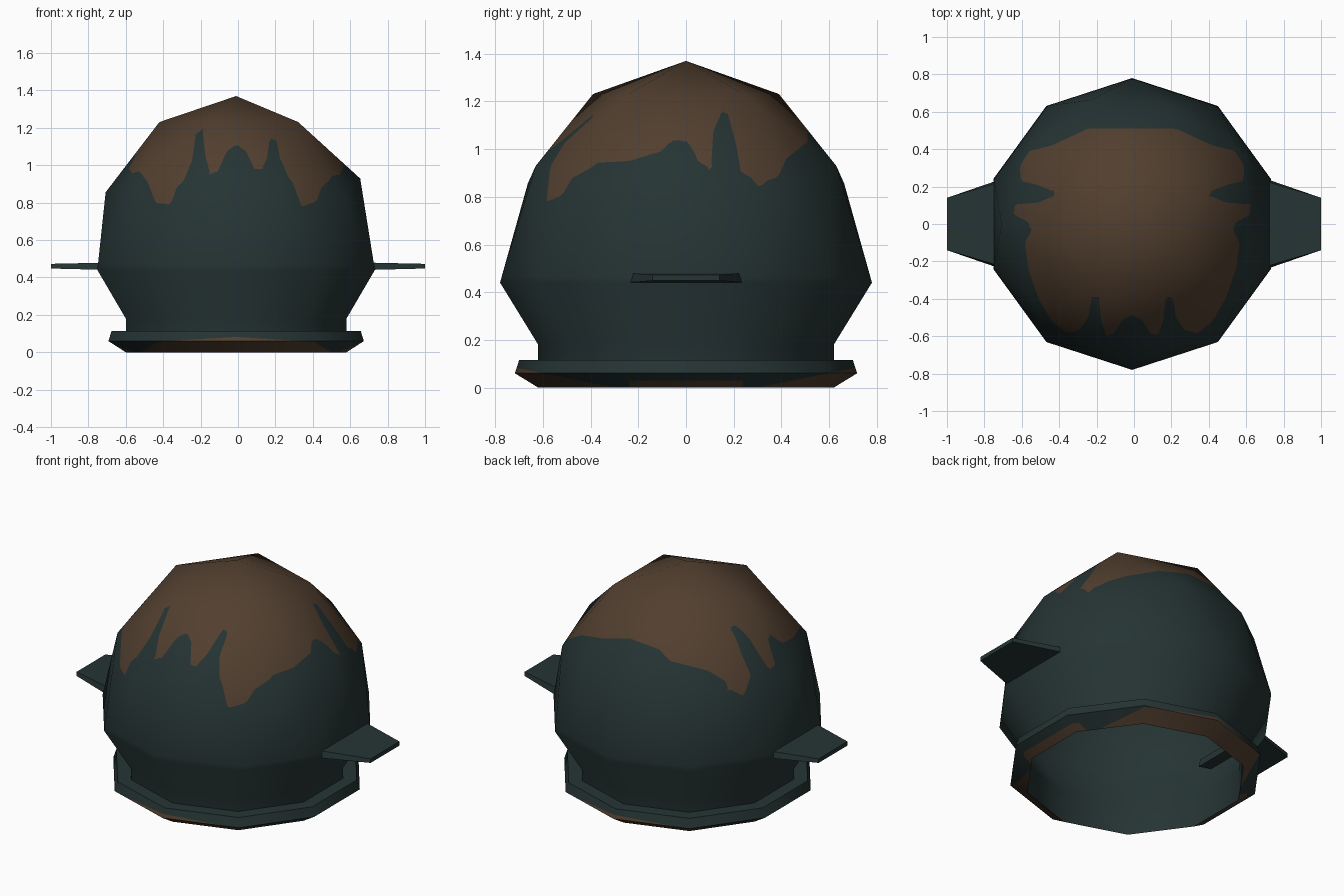
import bpy, bmesh, math
from mathutils import Vector, Matrix
from mathutils.geometry import intersect_point_line

old = bpy.data.objects.get("Cube")
if old:
    bpy.data.objects.remove(old, do_unlink=True)

CENTRE_X = -0.01
EQUATOR, RADIUS, HEIGHT, NECK = 0.44, 0.78, 0.93, 0.62


def make_material(name, rgb):
    mat = bpy.data.materials.new(name)
    mat.use_nodes = True
    color = (*rgb, 1)
    mat.diffuse_color = color
    bsdf = next(n for n in mat.node_tree.nodes if n.type == 'BSDF_PRINCIPLED')
    bsdf.inputs["Base Color"].default_value = color
    return mat


metal = make_material("dark_teal_metal", (0.019, 0.034, 0.034))
rust = make_material("brown_rust", (0.084, 0.05, 0.029))


def cut_colour(bm, field):
    """Cut the mesh along field = 0 and colour the positive side as rust."""
    value = {v: field(v.co) for v in bm.verts}
    cuts = []
    for e in list(bm.edges):
        a, b = e.verts
        if (value[a] > 0) != (value[b] > 0):
            t = value[a] / (value[a] - value[b])
            cuts.append(bmesh.utils.edge_split(e, a, min(max(t, 0.02), 0.98))[1])
    bmesh.ops.connect_verts(bm, verts=cuts)
    for f in bm.faces:
        f.material_index = int(field(f.calc_center_median()) > 0)


def finish(bm, name, normal_rule=None):
    mesh = bpy.data.meshes.new(name)
    bm.to_mesh(mesh)
    bm.free()
    obj = bpy.data.objects.new(name, mesh)
    bpy.context.collection.objects.link(obj)
    mesh.materials.append(metal)
    mesh.materials.append(rust)
    if normal_rule:
        mesh.shade_smooth()
        mesh.normals_split_custom_set([
            normal_rule(p.normal, mesh.vertices[i].co).normalized()
            for p in mesh.polygons for i in p.vertices])
    return obj


def subdivide(bm, cuts):
    bmesh.ops.subdivide_edges(bm, edges=bm.edges[:], cuts=cuts, use_grid_fill=True)


# Outline of the rust cap seen from above, one half, mirrored in x
half = [(0, .51), (.235, .51), (.43, .42), (.55, .39), (.6, .31), (.595, .23),
        (.51, .21), (.42, .175), (.42, .15), (.5, .115), (.63, .105), (.63, .05),
        (.555, .01), (.54, -.04), (.575, -.1), (.555, -.24), (.5, -.4),
        (.43, -.52), (.35, -.585), (.28, -.565), (.235, -.5), (.215, -.39),
        (.18, -.39), (.165, -.52), (.14, -.59), (.1, -.59), (.05, -.51), (0, -.485)]
outline = [Vector(p) for p in half] + [Vector((-x, y)) for x, y in half[-2:0:-1]]
segments = list(zip(outline, outline[1:] + outline[:1]))


def cap_field(co):
    """Signed distance to the cap outline, positive inside."""
    if co.z < 0.6:
        return -1
    p, inside, nearest = Vector((co.x - CENTRE_X, co.y)), False, 9
    for a, b in segments:
        q, t = intersect_point_line(p, a, b)
        q = a.lerp(b, min(max(t, 0), 1))
        nearest = min(nearest, (p - Vector((q.x, q.y))).length)
        if (a.y > p.y) != (b.y > p.y):
            if p.x < a.x + (b.x - a.x) * (p.y - a.y) / (b.y - a.y):
                inside = not inside
    return nearest if inside else -nearest


def body_normal(face_normal, co):
    x, y = co.x - CENTRE_X, co.y
    if co.z >= EQUATOR:
        return Vector((x, y, (co.z - EQUATOR) * (RADIUS / HEIGHT) ** 2))
    r = math.hypot(x, y)
    slope = -0.2 * min(co.z / 0.18, 1)
    return Vector((x / r, y / r, slope))


# Domed shell: upper half of an icosphere with an open tapering neck
bm = bmesh.new()
bmesh.ops.create_icosphere(bm, subdivisions=2, radius=1)
bmesh.ops.delete(bm, geom=[v for v in bm.verts if v.co.z < -0.05], context='VERTS')
turn = Matrix.Rotation(math.pi, 4, 'Z')
place = Matrix.Translation((CENTRE_X, 0, EQUATOR))
bm.transform(place @ Matrix.Diagonal((RADIUS, RADIUS, HEIGHT, 1)) @ turn)
for z, scale in ((0.18, NECK / RADIUS), (0, 1)):
    edges = [e for e in bm.edges if e.is_boundary]
    new = bmesh.ops.extrude_edge_only(bm, edges=edges)["geom"]
    for v in (g for g in new if isinstance(g, bmesh.types.BMVert)):
        v.co = ((v.co.x - CENTRE_X) * scale + CENTRE_X, v.co.y * scale, z)
bmesh.ops.recalc_face_normals(bm, faces=bm.faces[:])
subdivide(bm, 16)
cut_colour(bm, cap_field)
finish(bm, "domed_shell", body_normal)


# Rim: ten-sided band around the mouth, rusted along the underside
def rim_field(co):
    x, y = abs(co.x), abs(co.y)
    bump = 0.035 * max(0, 1 - x / 0.25)
    ends = min(0.2 * (y - 0.3), 0.07 + bump) - co.z
    sides = min(0.03 - co.z, 0.3 * (0.24 - y))
    return max(ends, sides)


def rim_normal(face_normal, co):
    out = Vector((co.x - CENTRE_X, co.y, 0)).normalized()
    side = math.hypot(face_normal.x, face_normal.y)
    return out * side + Vector((0, 0, face_normal.z))


bm = bmesh.new()
rings = []
for r, z in ((NECK, 0), (0.718, 0.06), (0.7, 0.115), (NECK, 0.115)):
    rings.append([bm.verts.new((CENTRE_X + r * math.cos(a), r * math.sin(a), z))
                  for a in (math.radians(18 + 36 * k) for k in range(10))])
for low, high in zip(rings, rings[1:]):
    for k in range(10):
        n = (k + 1) % 10
        bm.faces.new((low[k], low[n], high[n], high[k]))
subdivide(bm, 9)
cut_colour(bm, rim_field)
finish(bm, "mouth_rim", rim_normal)

# Side fins: thin tapered plates
for name, side in (("left_fin", 1), ("right_fin", -1)):
    bm = bmesh.new()
    bmesh.ops.create_cube(bm, size=2)
    for v in bm.verts:
        tip, top = v.co.x > 0, v.co.z > 0
        width = 0.14 if tip else (0.235 if top else 0.25)
        z = (0.473 if tip else 0.48) if top else (0.448 if tip else 0.44)
        v.co = (side * (1 if tip else 0.68), v.co.y * width, z)
    bmesh.ops.recalc_face_normals(bm, faces=bm.faces[:])
    finish(bm, name)
